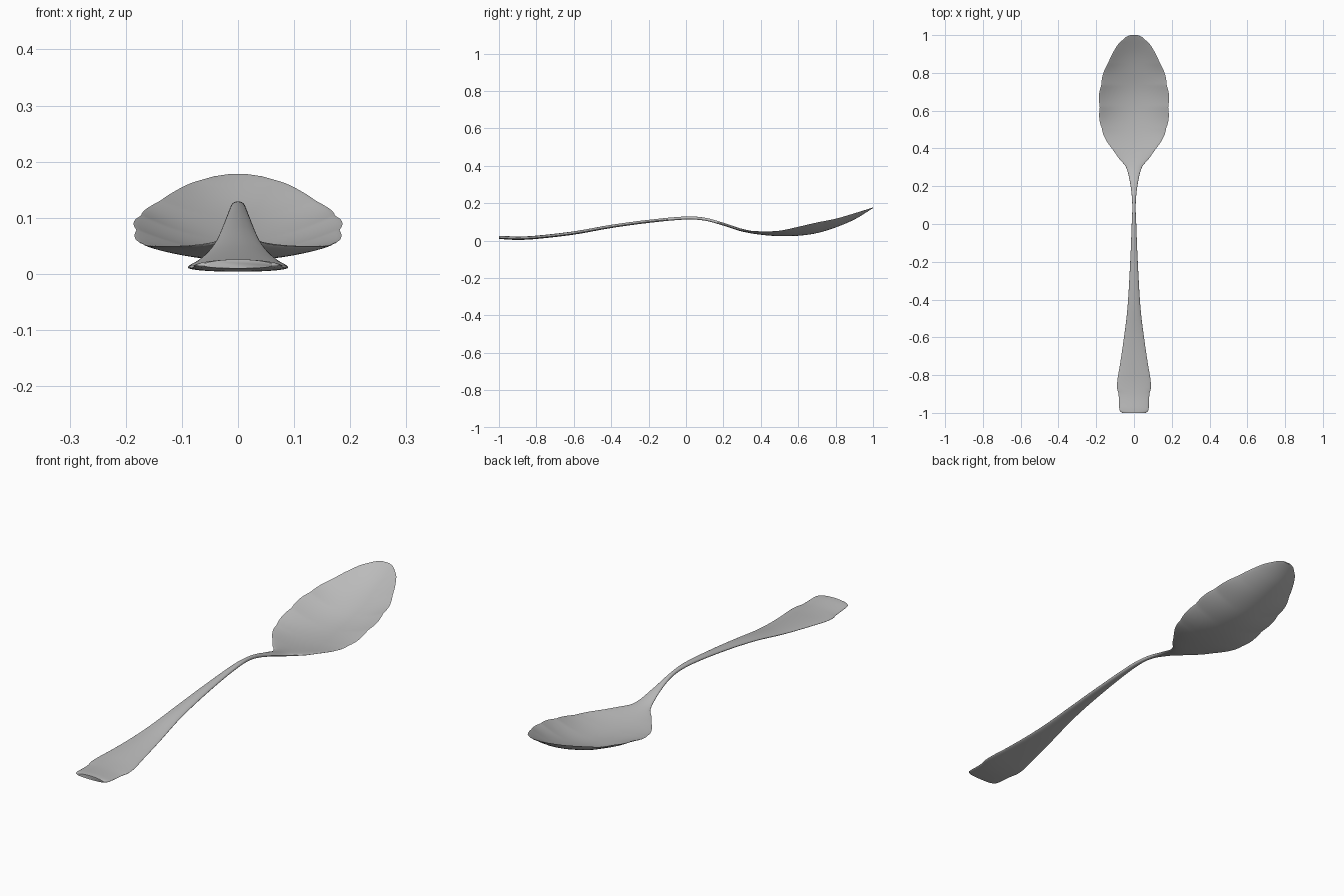
import bpy, bmesh, math

cube = bpy.data.objects.get("Cube")
if cube:
    bpy.data.objects.remove(cube, do_unlink=True)

# Profiles along the length: (y, value)
WIDTH = [(-1, .062), (-.99, .075), (-.95, .079), (-.9, .082), (-.87, .089), (-.82, .087),
         (-.75, .075), (-.6, .053), (-.45, .035), (-.2, .02), (0, .012), (.1, .009),
         (.2, .018), (.3, .042), (.35, .082), (.42, .128), (.5, .168), (.6, .18), (.7, .178),
         (.78, .162), (.85, .138), (.9, .115), (.95, .085), (.98, .054), (.99, .042), (1, .02)]
SPINE = [(-1, .018), (-.9, .013), (-.8, .018), (-.6, .041), (-.4, .076), (-.2, .103),
         (0, .121), (.1, .115), (.2, .088), (.3, .056), (.4, .038), (.5, .03), (.6, .032),
         (.7, .046), (.8, .076), (.9, .118), (1, .176)]
RIM = [(-1, .016), (-.9, .011), (-.8, .016), (-.6, .039), (-.4, .074), (-.2, .102),
       (0, .121), (.1, .115), (.2, .088), (.3, .056), (.4, .049), (.5, .053), (.6, .074),
       (.7, .097), (.8, .117), (.9, .146), (1, .177)]
HALF_THICK = [(-1, .008), (-.97, .009), (0, .008), (.25, .0075), (.45, .006), (.9, .005), (1, .002)]


def smooth(points, y):
    """Cubic interpolation through a profile."""
    n = len(points)

    def slope(k):
        a, b = points[max(k - 1, 0)], points[min(k + 1, n - 1)]
        return (b[1] - a[1]) / (b[0] - a[0])

    i = max(k for k in range(n - 1) if points[k][0] <= y or k == 0)
    (y0, v0), (y1, v1) = points[i], points[i + 1]
    d = y1 - y0
    t = (y - y0) / d
    return ((2 * t**3 - 3 * t**2 + 1) * v0 + (t**3 - 2 * t**2 + t) * d * slope(i)
            + (3 * t**2 - 2 * t**3) * v1 + (t**3 - t**2) * d * slope(i + 1))


def half_width(y):
    w = smooth(WIDTH, y)
    # Scalloped bowl edge
    if .39 < y < .85:
        w += .006 * abs(math.sin(math.pi * (y - .39) / .115))
    return w


# Loft bent oval sections from handle end to bowl tip
SEGMENTS, STEPS = 40, 240
bm = bmesh.new()
rings = []
for i in range(STEPS + 1):
    y = -math.cos(math.pi * i / STEPS) * .4 + (2 * i / STEPS - 1) * .6
    w, c, r, h = half_width(y), smooth(SPINE, y), smooth(RIM, y), smooth(HALF_THICK, y)
    ring = []
    for k in range(SEGMENTS):
        a = 2 * math.pi * k / SEGMENTS
        s = math.cos(a)
        ring.append(bm.verts.new((w * s, y, c + (r - c) * s * s + h * math.sin(a))))
    rings.append(ring)
for a, b in zip(rings, rings[1:]):
    for k in range(SEGMENTS):
        j = (k + 1) % SEGMENTS
        bm.faces.new((a[k], a[j], b[j], b[k]))
bm.faces.new(rings[0])
bm.faces.new(rings[-1])
bmesh.ops.recalc_face_normals(bm, faces=bm.faces)

mesh = bpy.data.meshes.new("spoon")
bm.to_mesh(mesh)
bm.free()
spoon = bpy.data.objects.new("spoon", mesh)
bpy.context.collection.objects.link(spoon)

# Metal colour
metal = bpy.data.materials.new("silver_grey")
metal.use_nodes = True
metal.diffuse_color = (.5, .5, .5, 1)
metal.node_tree.nodes["Principled BSDF"].inputs["Base Color"].default_value = (.5, .5, .5, 1)
mesh.materials.append(metal)

bpy.ops.object.select_all(action="DESELECT")
spoon.select_set(True)
bpy.context.view_layer.objects.active = spoon
bpy.ops.object.shade_smooth_by_angle(angle=math.radians(50))
